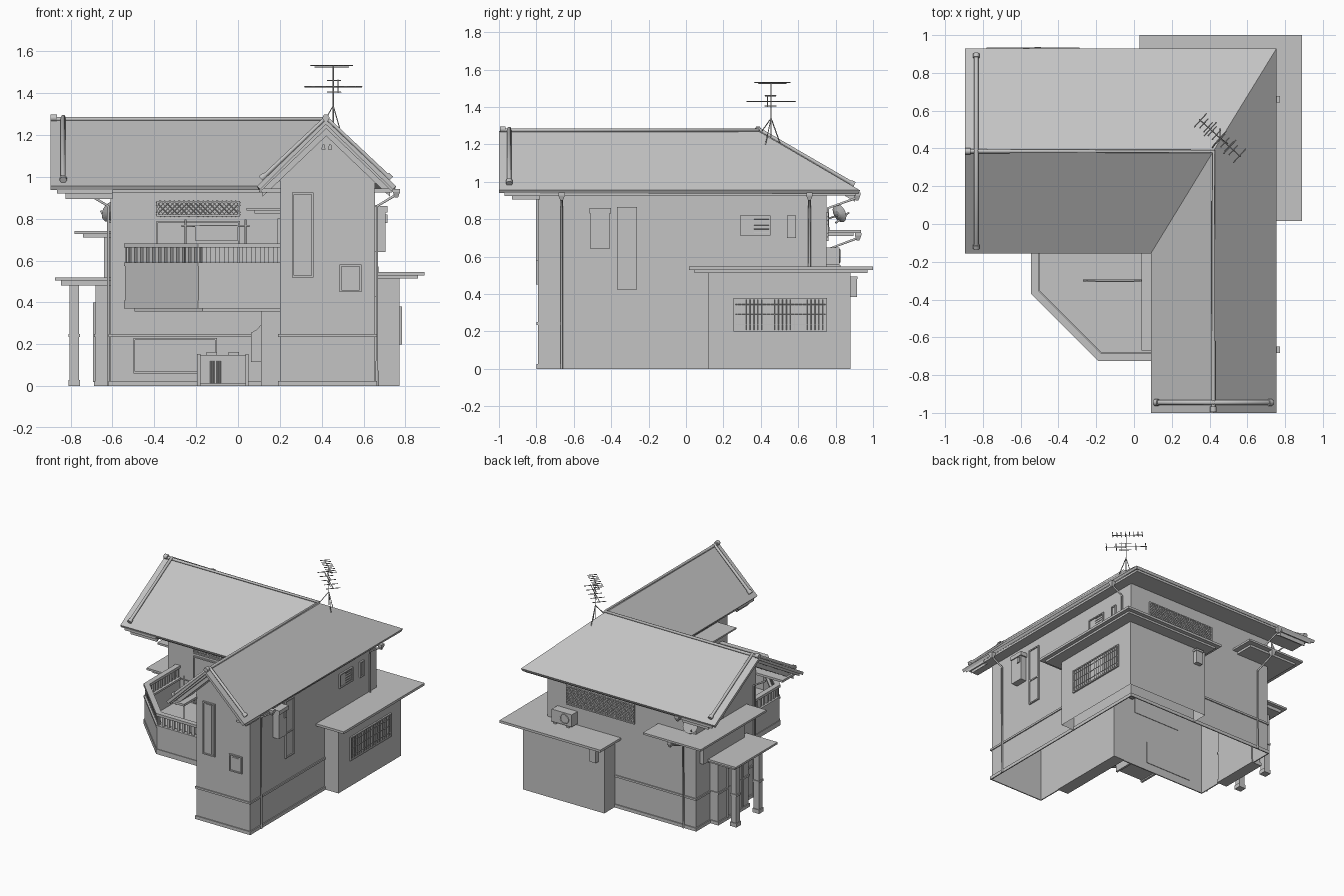
import bpy, bmesh, math
from mathutils import Vector

if "Cube" in bpy.data.objects:
    bpy.data.objects.remove(bpy.data.objects["Cube"])

grey = bpy.data.materials.new("plain_grey")
grey.use_nodes = True
grey.diffuse_color = (0.55, 0.55, 0.55, 1)
grey.node_tree.nodes["Principled BSDF"].inputs["Base Color"].default_value = (0.55, 0.55, 0.55, 1)


def add(name, data):
    ob = bpy.data.objects.new(name, data)
    bpy.context.collection.objects.link(ob)
    data.materials.append(grey)
    return ob


def mesh(name, verts, faces, fix=True):
    me = bpy.data.meshes.new(name)
    me.from_pydata(verts, [], faces)
    if fix:
        bm = bmesh.new()
        bm.from_mesh(me)
        bmesh.ops.recalc_face_normals(bm, faces=bm.faces)
        bm.to_mesh(me)
        bm.free()
    return add(name, me)


def prism(name, pts, a, b, axis="z"):
    """Extrude a 2D outline from a to b along an axis."""
    put = {"z": lambda p, h: (p[0], p[1], h), "y": lambda p, h: (p[0], h, p[1]),
           "x": lambda p, h: (h, p[0], p[1])}[axis]
    n = len(pts)
    verts = [put(p, h) for h in (a, b) for p in pts]
    faces = [(i, (i + 1) % n, n + (i + 1) % n, n + i) for i in range(n)]
    return mesh(name, verts, faces + [tuple(range(n)), tuple(range(n, 2 * n))])


def box(name, x0, x1, y0, y1, z0, z1):
    return prism(name, [(x0, y0), (x1, y0), (x1, y1), (x0, y1)], z0, z1)


def loft(name, rings, closed=True):
    """Bridge rings given as (outline, z); leaves the ends open."""
    n = len(rings[0][0])
    verts = [(x, y, z) for pts, z in rings for x, y in pts]
    faces = [(k * n + i, k * n + (i + 1) % n, k * n + n + (i + 1) % n, k * n + n + i)
             for k in range(len(rings) - 1) for i in range(n if closed else n - 1)]
    return mesh(name, verts, faces)


def rods(name, lines, r, res=1):
    cu = bpy.data.curves.new(name, "CURVE")
    cu.dimensions, cu.bevel_depth, cu.bevel_resolution, cu.use_fill_caps = "3D", r, res, True
    for pts in lines:
        sp = cu.splines.new("POLY")
        sp.points.add(len(pts) - 1)
        for q, p in zip(sp.points, pts):
            q.co = (*p, 1)
    return add(name, cu)


def on_wall(side, plane, u, z, d):
    """Point at u along a wall, at height z, standing d off it."""
    return {"front": (u, plane - d, z), "back": (u, plane + d, z),
            "east": (plane + d, u, z), "west": (plane - d, u, z)}[side]


def wall_box(name, side, plane, u0, u1, z0, z1, d):
    a, b = on_wall(side, plane, u0, z0, -0.004), on_wall(side, plane, u1, z1, d)
    x, y, z = [sorted(c) for c in zip(a, b)]
    return box(name, *x, *y, *z)


def window(name, side, plane, u0, u1, z0, z1, style="plain", t=0.009):
    wall_box(name + "_pane", side, plane, u0, u1, z0, z1, 0.004)
    for i, (a, b, c, d) in enumerate([(u0, u1, z0, z0 + t), (u0, u1, z1 - t, z1),
                                      (u0, u0 + t, z0, z1), (u1 - t, u1, z0, z1)]):
        wall_box(name + "_frame", side, plane, a, b, c, d, 0.012)
    w, h, lines = u1 - u0, z1 - z0, []
    if style == "lattice":
        n = int((w + h) / 0.022)
        for i in range(1, n):
            t0 = -h + i * (w + h) / n
            lo, hi = max(0, -t0), min(h, w - t0)
            lines += [[(u0 + t0 + lo, z0 + lo), (u0 + t0 + hi, z0 + hi)],
                      [(u1 - t0 - lo, z0 + lo), (u1 - t0 - hi, z0 + hi)]]
    if style in ("bars", "grille"):
        n = int(w / 0.021)
        lines += [[(u0 + i * w / n, z0), (u0 + i * w / n, z1)] for i in range(1, n)]
        lines += [[(u0, z0 + h * f), (u1, z0 + h * f)] for f in (0.2, 0.5, 0.8)]
    if style == "louvre":
        lines += [[(u0 + w * .45, z0 + h * i / 6), (u1, z0 + h * i / 6)] for i in range(1, 6)]
    if lines:
        rods(name + "_bars", [[on_wall(side, plane, u, z, 0.009) for u, z in l] for l in lines], 0.0022, 0)


# Main walls: L-shaped plan, open underneath
def plan(d):
    return [(-.61 - d, .02 - d), (.2 - d, .02 - d), (.2 - d, -.79 - d),
            (.655 + d, -.79 - d), (.655 + d, .75 + d), (-.61 - d, .75 + d)]


loft("main_walls", [(plan(0), 0), (plan(0), .98)])
for name, z0, z1, d in (("wall_base", 0, .025, .008), ("wall_band", .235, .25, .008)):
    loft(name, [(plan(0), z0), (plan(d), z0), (plan(d), z1), (plan(0), z1)])
prism("front_gable", [(.2, .93), (.655, .93), (.655, 1.0), (.42, 1.23), (.2, 1.0)], -.79, -.7, "y")
prism("west_gable", [(.02, .93), (.75, .93), (.75, 1.02), (.385, 1.235), (.02, 1.02)], -.61, -.55, "x")

# Main roof
E, R = .955, 1.272
roof = mesh("main_roof", [(-.895, -.155, E), (.09, -.155, E), (.09, -1, E), (.42, -1, R), (.755, -1, E),
                          (.755, .93, E), (-.895, .93, E), (-.895, .385, R), (.42, .385, R)],
            [(0, 1, 8, 7), (1, 2, 3, 8), (3, 4, 5, 8), (5, 6, 7, 8)], fix=False)
so = roof.modifiers.new("thickness", "SOLIDIFY")
so.thickness, so.offset = .022, -1
# Barge boards and eaves
for k, (drop, inset) in enumerate(((.03, .03), (.065, .07))):
    def chevron(mid, half, top, low):
        h = half - inset * .4
        s = (R - E) / half * h
        return [(mid - h, top - s), (mid, top), (mid + h, top - s),
                (mid + h, top - s - low), (mid, top - low), (mid - h, top - s - low)]
    prism("front_barge_board", chevron(.4215, .332, R - .012, drop), -1 + inset, -.78, "y")
    prism("west_barge_board", chevron(.3875, .543, R - .012, drop), -.895 + inset, -.6, "x")
for b in ((.65, .735, -.95, .91), (.11, .205, -.95, -.14), (-.84, .2, -.135, .025), (-.84, .735, .745, .91)):
    box("eave_soffit", *b, .926, .943)

# Ridge and verge tiles
T = R + .004
rods("ridge_tiles", [[(-.885, .385, T), (.42, .385, T), (.42, -.985, T)]], .011)
rods("verge_tiles", [[(-.835, -.12, .99), (-.835, .385, T + .008), (-.835, .89, .99)],
                     [(.12, -.945, .998), (.42, -.945, T + .008), (.72, -.945, .998)]], .012)
rods("tile_ends", [[(-.835, -.13, .985), (-.835, -.11, .995)], [(-.835, .9, .985), (-.835, .88, .995)],
                   [(.11, -.945, .99), (.13, -.945, 1.008)], [(.73, -.945, .99), (.71, -.945, 1.008)],
                   [(-.895, .385, T + .005), (-.865, .385, T + .005)],
                   [(.42, -.995, T + .005), (.42, -.965, T + .005)]], .018)

# Back annex
loft("annex_walls", [([(.65, .12), (.772, .12), (.772, .88), (.08, .88), (.08, .74)], z) for z in (0, .53)], False)
box("annex_soffit", .06, .86, .045, .97, .513, .528)
box("annex_roof", .03, .89, .015, 1.0, .528, .546)
window("annex_window", "east", .772, .255, .755, .2, .38, "bars")
wall_box("meter_box", "back", .88, .13, .185, .385, .48, .033)
wall_box("meter_hood", "back", .88, .125, .19, .48, .495, .038)
box("outdoor_unit", .4, .57, .75, .82, .556, .65)
for x in (.42, .53):
    box("outdoor_unit_foot", x, x + .02, .745, .825, .546, .556)
rods("outdoor_unit_fan", [[(.46 + .035 * math.cos(a * .524), .822, .603 + .035 * math.sin(a * .524))
                           for a in range(13)]], .003)

# Windows on the main walls
window("front_tall_window", "front", -.79, .258, .36, .52, .925)
wall_box("front_tall_mullion", "front", -.79, .285, .333, .535, .91, .008)
window("front_small_window", "front", -.79, .485, .59, .45, .58)
wall_box("front_small_pane", "front", -.79, .505, .57, .47, .56, .008)
window("east_tall_window", "east", .655, -.37, -.262, .425, .865)
wall_box("east_tall_rail", "east", .655, -.37, -.262, .61, .62, .01)
window("east_vent_window", "east", .655, .29, .452, .712, .82, "louvre")
window("east_slot_window", "east", .655, .54, .587, .7, .82)
wall_box("east_cabinet", "east", .655, -.51, -.41, .64, .83, .05)
wall_box("east_cabinet_hood", "east", .655, -.515, -.4, .83, .86, .058)
wall_box("east_cabinet_panel", "east", .705, -.445, -.42, .78, .82, .008)
window("back_lattice_window", "back", .75, -.09, .49, .685, .835, "lattice")
window("balcony_lattice_window", "front", .02, -.39, .01, .81, .885, "lattice")
window("balcony_door", "front", .02, -.39, .01, .43, .79)
for x in (.408, .44):
    prism("gable_vent", [(x - .01, 1.13), (x + .01, 1.13), (x + .005, 1.155), (x - .005, 1.155)], -.8, -.785, "y")


# Balcony
def edge(d):
    k = .414 * d
    return [(-.545 + d, .02), (-.545 + d, -.37 + k), (-.19 + k, -.725 + d), (.2, -.725 + d)]


def strip(name, d0, d1, z0, z1):
    return prism(name, edge(d0) + edge(d1)[::-1], z0, z1)


prism("balcony_floor", edge(.01) + [(.2, .02)], .37, .42)
prism("balcony_underside", edge(.05) + [(.2, .02)], .357, .37)
strip("balcony_wall", .005, .035, .37, .575)
strip("balcony_trim", 0, .01, .37, .408)
strip("balcony_wall_cap", 0, .045, .575, .59)
strip("balcony_handrail", 0, .04, .662, .682)
path = [Vector(p) for p in edge(.02)]
for a, b in zip(path, path[1:]):
    n = round((b - a).length / .042)
    t = (b - a).normalized() * .011
    s = Vector((-t.y, t.x)) * .6
    for i in range(n + 1):
        c = a.lerp(b, i / n)
        prism("baluster", [c - t - s, c + t - s, c + t + s, c - t + s], .585, .667)
box("balcony_awning", .04, .205, -.67, -.05, .838, .85)
box("balcony_awning_soffit", .08, .205, -.64, -.08, .825, .838)
window("balcony_side_door", "west", .2, -.58, -.2, .43, .8)
rods("laundry_poles", [[(x, -.3, .42), (x, -.3, .795)] for x in (-.25, .035)]
     + [[(-.27, -.3, .765), (.055, -.3, .765)]], .005)
box("towel", -.205, 0, -.306, -.294, .695, .766)

# Ground floor beneath the balcony
box("side_bay", .11, .205, -.6, .025, 0, .36)
box("bay_window", .062, .115, -.5, -.12, .115, .255)
prism("bay_window_hood", [(.062, .255), (.115, .255), (.115, .3), (.09, .27)], -.5, -.12, "y")
window("ground_window", "front", .02, -.5, -.1, .06, .23)
box("boiler", -.185, .04, -.13, 0, .01, .148)
for x in (-.195, .035):
    box("boiler_post", x, x + .016, -.14, .01, 0, .153)
for x in (-.15, -.045):
    box("boiler_vent", x, x + .05, -.1, -.03, .148, .162)
rods("boiler_grille", [[(-.13 + .009 * i, -.131, .015), (-.13 + .009 * i, -.131, .12)] for i in range(6)], .003, 0)

# West porch
box("porch_roof", -.875, -.6, .135, .645, .505, .52)
box("porch_soffit", -.845, -.6, .165, .615, .48, .505)
box("porch_bay", -.68, -.6, .21, .58, 0, .49)
box("porch_bay_base", -.687, -.6, .203, .587, 0, .025)
box("porch_bay_band", -.687, -.6, .203, .587, .235, .25)
box("porch_upper_bay", -.64, -.6, .2, .7, .5, .72)
window("porch_door", "west", -.68, .29, .48, .02, .4)
for y in (.24, .515):
    for part, h, z0, z1 in (("post", .022, 0, .485), ("base", .028, 0, .03), ("band", .028, .235, .25)):
        box("porch_" + part, -.782 - h, -.782 + h, y - h, y + h, z0, z1)

# Corner awning on the back west corner
for name, k, z0, z1 in (("corner_awning", 0, .727, .742), ("corner_awning_soffit", .04, .71, .727)):
    prism(name, [(-.78 + k, .133 + k), (-.6, .133 + k), (-.6, .74), (-.288 - k, .74),
                 (-.288 - k, .935 - k), (-.78 + k, .935 - k)], z0, z1)

# Rainwater funnels and pipes
W, N = .664, .76
drains = [[(.757, -.665, .915), (W, -.665, .86), (W, -.665, 0)],
          [(.757, .66, .915), (W, .66, .86), (W, .66, .545)],
          [(-.57, .915, .915), (-.57, N, .86), (-.57, N, .74)],
          [(-.51, .92, .7), (-.51, N, .64), (-.51, N, 0)],
          [(-.72, .06, .92), (-.62, .06, .86), (-.62, .06, 0)]]
rods("rain_pipes", drains, .007)
for d in drains[:4]:
    x, y, z = d[0]
    loft("rain_funnel", [([(x - r, y - r), (x + r, y - r), (x + r, y + r), (x - r, y + r)], z + h)
                         for r, h in ((.007, -.015), (.017, .012), (.017, .027), (.001, .027))])

# Satellite dish
bm = bmesh.new()
bmesh.ops.create_cone(bm, cap_ends=True, segments=20, radius1=.018, radius2=.052, depth=.016)
me = bpy.data.meshes.new("satellite_dish")
bm.to_mesh(me)
bm.free()
dish = add("satellite_dish", me)
dish.location = (-.605, .815, .83)
dish.rotation_euler = Vector((-.6, .7, .35)).to_track_quat("Z", "Y").to_euler()
rods("dish_arm", [[(-.57, .75, .8), (-.6, .81, .82)], [(-.605, .8, .78), (-.655, .87, .835)]], .005)

# Television antenna on a tripod
C = Vector((.455, .455, 0))
up = Vector((0, 0, 1))
a, b = Vector((.74, -.67, 0)), Vector((.67, .74, 0))
lines = [[C + up * 1.24, C + up * 1.535]]
lines += [[C + up * 1.34, C + Vector(o)] for o in ((-.04, -.05, 1.27), (.04, -.03, 1.2), (.0, .05, 1.2))]
lines += [[C + up * 1.525 - a * .12, C + up * 1.525 + a * .1], [C + up * 1.43 - a * .15, C + up * 1.43 + a * .15]]
for i in range(8):
    m = C + up * 1.532 + a * (-.115 + .03 * i)
    lines.append([m - b * .035, m + b * .035])
for i in range(5):
    m = C + up * 1.43 + a * (-.14 + .07 * i)
    lines.append([m - b * .05, m + b * .05])
lines += [[C + up * z - a * .04, C + up * z + a * .05] for z in (1.405, 1.46)]
lines.append([C + a * .03 + up * 1.4, C + a * .03 + up * 1.465])
rods("antenna", lines, .003, 0)
